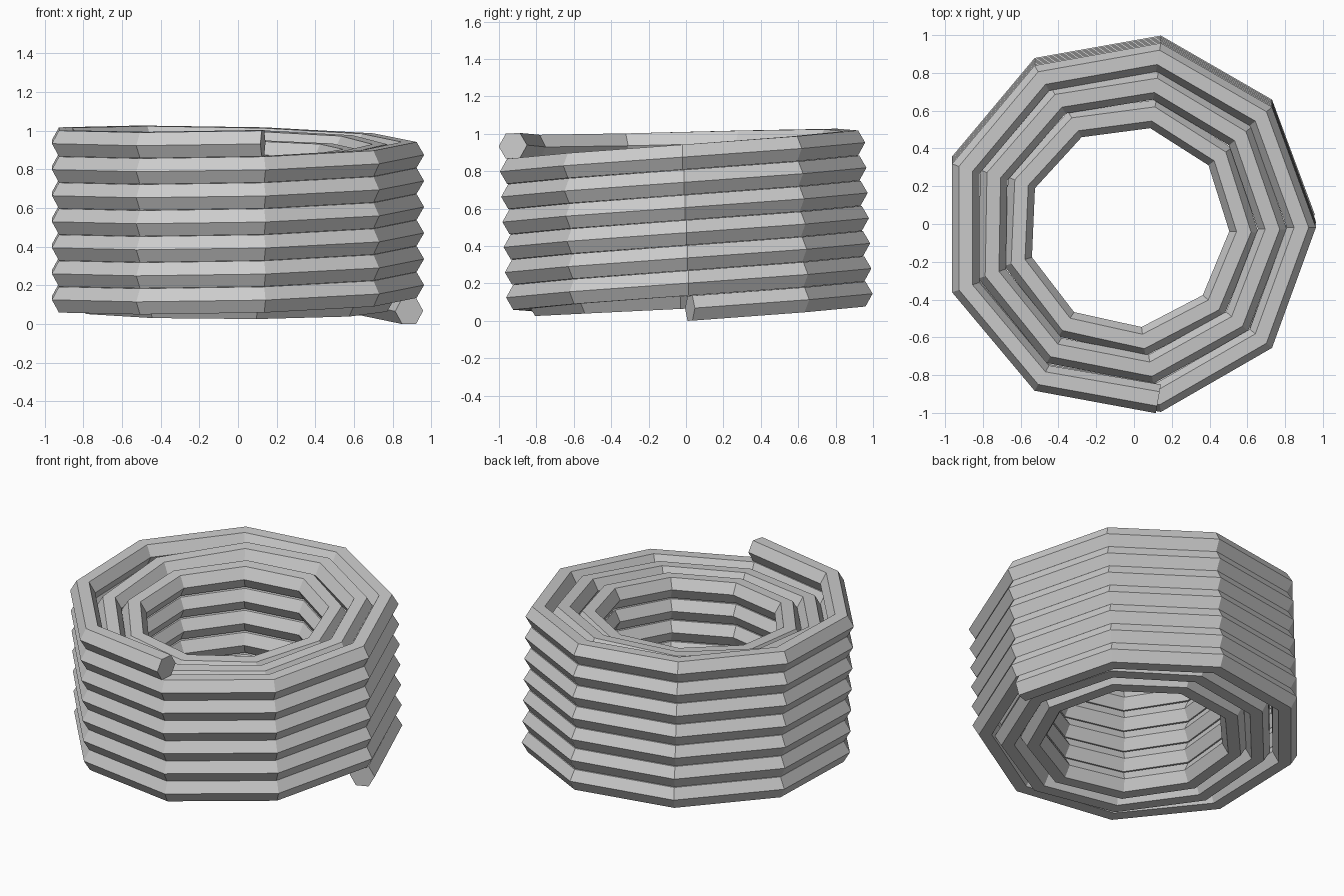
import bpy, bmesh, math

cube = bpy.data.objects.get("Cube")
if cube:
    bpy.data.objects.remove(cube, do_unlink=True)

SIDES = 9            # straight runs per turn
STEP = math.tau / SIDES
CORD = 0.077         # hexagon radius of the cord
PITCH = 0.1347       # rise per turn
TILT = 0.049         # slight lean of the whole coil

grey = bpy.data.materials.new("light grey")
grey.use_nodes = True
grey.diffuse_color = (0.6, 0.6, 0.6, 1)
grey.node_tree.nodes["Principled BSDF"].inputs["Base Color"].default_value = (0.6, 0.6, 0.6, 1)


def hexagon(bm, radius, angle, facing, height, shift, lean):
    """One upright cord section at an angle round the coil, turned to face outward."""
    ring = []
    for corner in range(6):
        a = math.tau * corner / 6
        out = CORD * math.cos(a)
        x = radius * math.cos(angle) + out * math.cos(facing)
        y = radius * math.sin(angle) + out * math.sin(facing)
        z = height + CORD * math.sin(a)
        ring.append(bm.verts.new((x - 0.03, y + shift, z + lean * y)))
    return ring


def bridge(bm, low, high):
    for i in range(6):
        j = (i + 1) % 6
        bm.faces.new((low[i], low[j], high[j], high[i]))


def finish(name, bm):
    bmesh.ops.recalc_face_normals(bm, faces=bm.faces)
    mesh = bpy.data.meshes.new(name)
    bm.to_mesh(mesh)
    bm.free()
    mesh.materials.append(grey)
    bpy.context.collection.objects.link(bpy.data.objects.new(name, mesh))


def helix(name, radius, steps):
    """Leaning helix whose two loose ends are cut square to the cord."""
    bm = bmesh.new()
    sections = []
    for step in range(steps + 1):
        angle = step * STEP
        facing = angle + {0: STEP / 2, steps: -STEP / 2}.get(step, 0)
        height = 0.067 + PITCH * step / SIDES
        sections.append(hexagon(bm, radius, angle, facing, height, -TILT * (height - 0.5), TILT))
    for low, high in zip(sections, sections[1:]):
        bridge(bm, low, high)
    bm.faces.new(sections[0])
    bm.faces.new(sections[-1])
    finish(name, bm)


def stack(name, radius, twist, top, top_lean):
    """Closed loops piled inside the outer coil, leaning more towards the top."""
    bm = bmesh.new()
    for level in range(6):
        t = level / 5
        height = 0.131 + (top - 0.131) * t
        lean = TILT + (top_lean - TILT) * t
        loop = []
        for step in range(SIDES):
            angle = step * STEP + math.radians(twist)
            loop.append(hexagon(bm, radius, angle, angle, height, -0.015, lean))
        for i in range(SIDES):
            bridge(bm, loop[i], loop[(i + 1) % SIDES])
    finish(name, bm)


helix("outer_coil", 0.916, 61)
stack("middle_coil", 0.763, -1, 0.865, 0.09)
stack("inner_coil", 0.612, -2.5, 0.84, 0.07)
